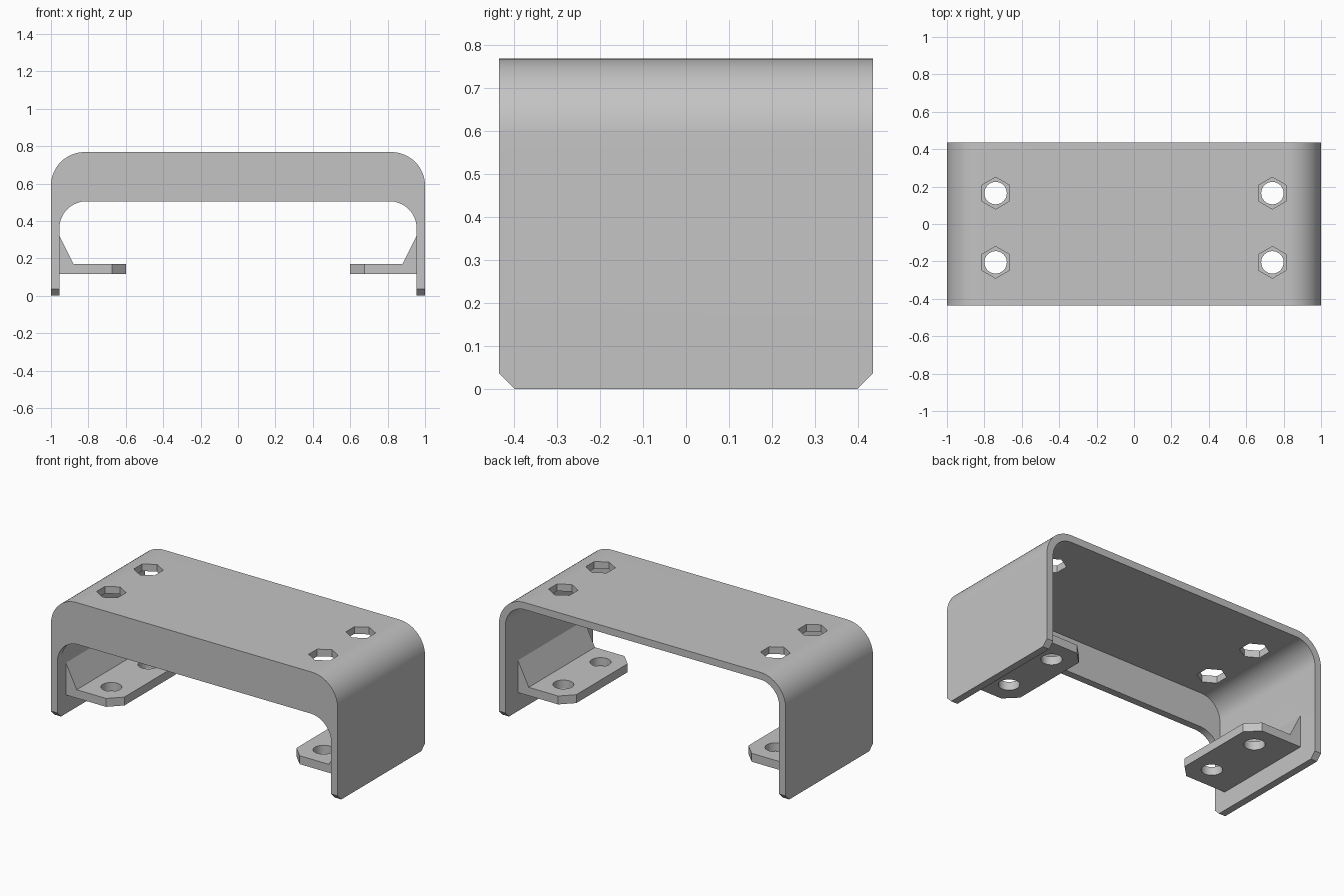
import bpy, bmesh, math
from mathutils import Vector

cube = bpy.data.objects.get("Cube")
if cube:
    bpy.data.objects.remove(cube, do_unlink=True)

grey = bpy.data.materials.new("plain grey")
grey.use_nodes = True
COLOUR = (0.55, 0.55, 0.55, 1)
grey.diffuse_color = COLOUR
grey.node_tree.nodes["Principled BSDF"].inputs["Base Color"].default_value = COLOUR

HALF_DEPTH = 0.435
WALL = 0.045
HEIGHT = 0.768
HOLE_X, HOLE_YS = 0.74, (-0.205, 0.165)
TAB_FRONT, TAB_BACK = -0.35, 0.31


def prism(name, points, axis, start, end, chamfer=0):
    """Extrude a flat outline along y or z."""
    bm = bmesh.new()
    place = (lambda a, b: (a, start, b)) if axis == "y" else (lambda a, b: (a, b, start))
    step = Vector((0, end - start, 0) if axis == "y" else (0, 0, end - start))
    face = bm.faces.new([bm.verts.new(place(a, b)) for a, b in points])
    out = bmesh.ops.extrude_face_region(bm, geom=[face])
    bmesh.ops.translate(bm, vec=step, verts=[v for v in out["geom"] if isinstance(v, bmesh.types.BMVert)])
    if chamfer:
        low = [e for e in bm.edges if all(v.co.z < 1e-5 for v in e.verts)
               and abs(e.verts[0].co.y - e.verts[1].co.y) < 1e-5]
        bmesh.ops.bevel(bm, geom=low, offset=chamfer, segments=1, affect="EDGES")
    bmesh.ops.recalc_face_normals(bm, faces=bm.faces)
    mesh = bpy.data.meshes.new(name)
    bm.to_mesh(mesh)
    bm.free()
    mesh.materials.append(grey)
    obj = bpy.data.objects.new(name, mesh)
    bpy.context.collection.objects.link(obj)
    return obj


def arch(half, top, radius, bottom, steps=16):
    """Outline of an upright block with rounded upper corners."""
    pts = [(-half, bottom), (half, bottom)]
    for cx, first in ((half - radius, 0), (radius - half, 90)):
        for i in range(steps + 1):
            a = math.radians(first + 90 * i / steps)
            pts.append((cx + radius * math.cos(a), top - radius + radius * math.sin(a)))
    return pts


def ring(x, y, radius, sides):
    return [(x + radius * math.sin(math.tau * i / sides),
             y + radius * math.cos(math.tau * i / sides)) for i in range(sides)]


def select(obj):
    bpy.ops.object.select_all(action="DESELECT")
    obj.select_set(True)
    bpy.context.view_layer.objects.active = obj


def cut(obj, cutter):
    cutter.hide_render = True
    mod = obj.modifiers.new("cut", "BOOLEAN")
    mod.operation, mod.solver, mod.object = "DIFFERENCE", "EXACT", cutter
    select(obj)
    bpy.ops.object.modifier_apply(modifier=mod.name)
    bpy.data.objects.remove(cutter, do_unlink=True)


# Bent cover: hollow, open at the back, with an arched opening in the front wall
cover = prism("cover", arch(1, HEIGHT, 0.18, 0), "y", -HALF_DEPTH, HALF_DEPTH, chamfer=0.036)
cut(cover, prism("hollow", arch(1 - WALL, HEIGHT - WALL, 0.18 - WALL, -0.2), "y",
                 WALL - HALF_DEPTH, 1))
cut(cover, prism("opening", arch(1 - WALL, 0.505, 0.145, -0.2), "y", -1, 0))

# Hexagonal holes in the top
for side in (-1, 1):
    for y in HOLE_YS:
        cut(cover, prism("hex_hole", ring(side * HOLE_X, y, 0.085, 6), "z", 0.6, 1))

# Mounting tabs with clipped corners, round holes and a sloped brace
for side, word in ((1, "left"), (-1, "right")):
    inner, wall, clip = 0.6, 1 - WALL, 0.075
    outline = [(wall, TAB_FRONT), (wall, TAB_BACK), (inner + clip, TAB_BACK),
               (inner, TAB_BACK - clip), (inner, TAB_FRONT + clip), (inner + clip, TAB_FRONT)]
    tab = prism(word + "_mounting_tab", [(side * x, y) for x, y in outline], "z", 0.117, 0.17)
    for y in HOLE_YS:
        cut(tab, prism("round_hole", ring(side * HOLE_X, y, 0.06, 32), "z", 0, 0.3))
    slope = [(wall, 0.17), (0.88, 0.17), (wall, 0.32)]
    prism(word + "_brace", [(side * x, z) for x, z in slope], "y", TAB_FRONT, TAB_BACK)
    select(tab)
    bpy.ops.object.shade_smooth_by_angle(angle=math.radians(30))

select(cover)
bpy.ops.object.shade_smooth_by_angle(angle=math.radians(30))
